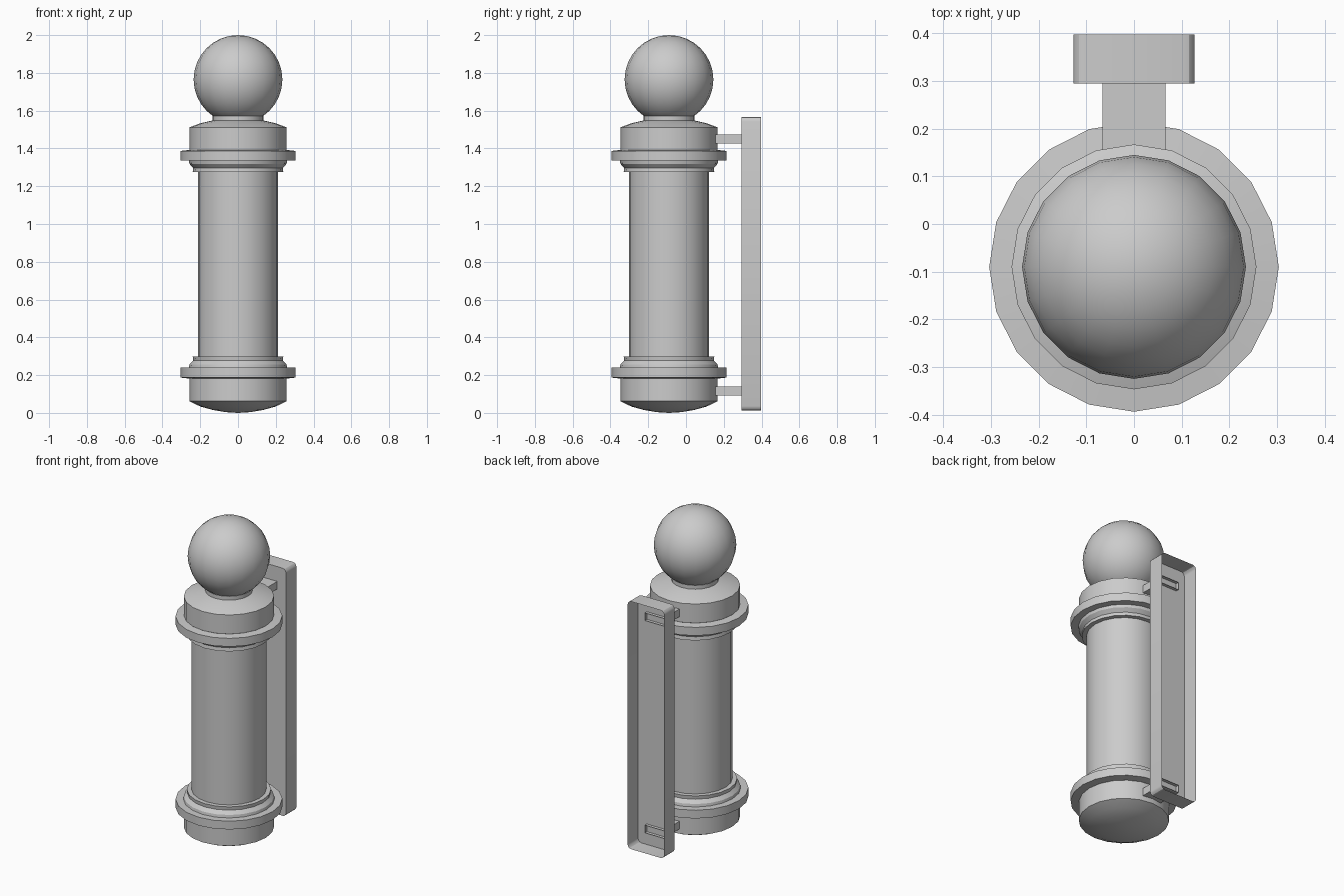
import bpy, bmesh, math
from math import radians, cos, sin
from mathutils import Matrix

default = bpy.data.objects.get("Cube")
if default:
    bpy.data.objects.remove(default, do_unlink=True)

SIDES = 20
AXIS_Y = -0.09
MID_Z = 0.787          # mirror height of the two end fittings

grey = bpy.data.materials.new("plain_grey")
grey.use_nodes = True
grey.diffuse_color = (0.6, 0.6, 0.6, 1)
grey.node_tree.nodes["Principled BSDF"].inputs["Base Color"].default_value = (0.6, 0.6, 0.6, 1)


def finish(name, bm):
    mesh = bpy.data.meshes.new(name)
    bm.to_mesh(mesh)
    bm.free()
    obj = bpy.data.objects.new(name, mesh)
    bpy.context.collection.objects.link(obj)
    mesh.materials.append(grey)
    bpy.ops.object.select_all(action='DESELECT')
    obj.select_set(True)
    bpy.context.view_layer.objects.active = obj
    bpy.ops.object.shade_smooth_by_angle(angle=radians(30))
    return obj


def lathe(name, profile):
    """Spin (radius, height) points around the pole axis."""
    bm = bmesh.new()
    verts = [bm.verts.new((r, AXIS_Y, z)) for r, z in profile]
    edges = [bm.edges.new(pair) for pair in zip(verts, verts[1:])]
    bmesh.ops.spin(bm, geom=verts + edges, cent=(0, AXIS_Y, 0), axis=(0, 0, 1),
                   angle=2 * math.pi, steps=SIDES)
    bmesh.ops.remove_doubles(bm, verts=bm.verts, dist=0.0005)
    bmesh.ops.recalc_face_normals(bm, faces=bm.faces)
    return finish(name, bm)


def sleeve(name, outline, y0, y1, closed_front):
    """Extrude an (x, z) outline along y, leaving the back open."""
    bm = bmesh.new()
    front = [bm.verts.new((x, y0, z)) for x, z in outline]
    back = [bm.verts.new((x, y1, z)) for x, z in outline]
    for i in range(len(outline)):
        j = (i + 1) % len(outline)
        bm.faces.new((front[i], front[j], back[j], back[i]))
    if closed_front:
        bm.faces.new(front)
    bmesh.ops.recalc_face_normals(bm, faces=bm.faces)
    return finish(name, bm)


# Main tube
lathe("pole_tube", [(0.213, 0.26), (0.213, 1.31)])

# Stepped collars and end drums, mirrored top and bottom
collar = [(0.213, 1.275), (0.24, 1.275), (0.237, 1.297), (0.257, 1.318),
          (0.26, 1.335), (0.304, 1.335), (0.304, 1.387), (0.25, 1.393)]
drum = [(0.25, 1.385), (0.257, 1.393), (0.257, 1.512)]
for place, flip in (("upper", False), ("lower", True)):
    for part, points in (("collar", collar), ("drum", drum)):
        lathe(place + "_" + part,
              [(r, 2 * MID_Z - z if flip else z) for r, z in points])

# Domed ends and neck
lathe("top_dome", [(0.257, 1.512), (0.2, 1.533), (0.135, 1.548)])
lathe("bottom_dome", [(0.257, 0.062), (0.2, 0.034), (0.135, 0.016), (0.065, 0.004), (0, 0)])
lathe("neck", [(0.135, 1.54), (0.135, 1.572), (0.11, 1.578)])

# Globe
bm = bmesh.new()
bmesh.ops.create_uvsphere(bm, u_segments=SIDES, v_segments=16, radius=0.235,
                          matrix=Matrix.Translation((0, AXIS_Y, 1.765)))
finish("globe", bm)

# Wall plate: a hollow tray with rounded corners, open at the back
half_w, low, high, corner = 0.127, 0.012, 1.567, 0.024
outline = []
for k, (sx, z) in enumerate(((1, high), (-1, high), (-1, low), (1, low))):
    cx = sx * (half_w - corner)
    cz = z - corner if z == high else z + corner
    for step in range(4):
        a = radians(90 * k + 30 * step)
        outline.append((cx + corner * cos(a), cz + corner * sin(a)))
sleeve("wall_plate", outline, 0.295, 0.398, True)

# Hollow bracket arms joining the pole to the plate
for name, z in (("upper_bracket", 1.45), ("lower_bracket", 0.117)):
    sleeve(name, [(sx * 0.066, z + sz * 0.024)
                  for sx, sz in ((1, 1), (-1, 1), (-1, -1), (1, -1))],
           0.14, 0.315, False)
